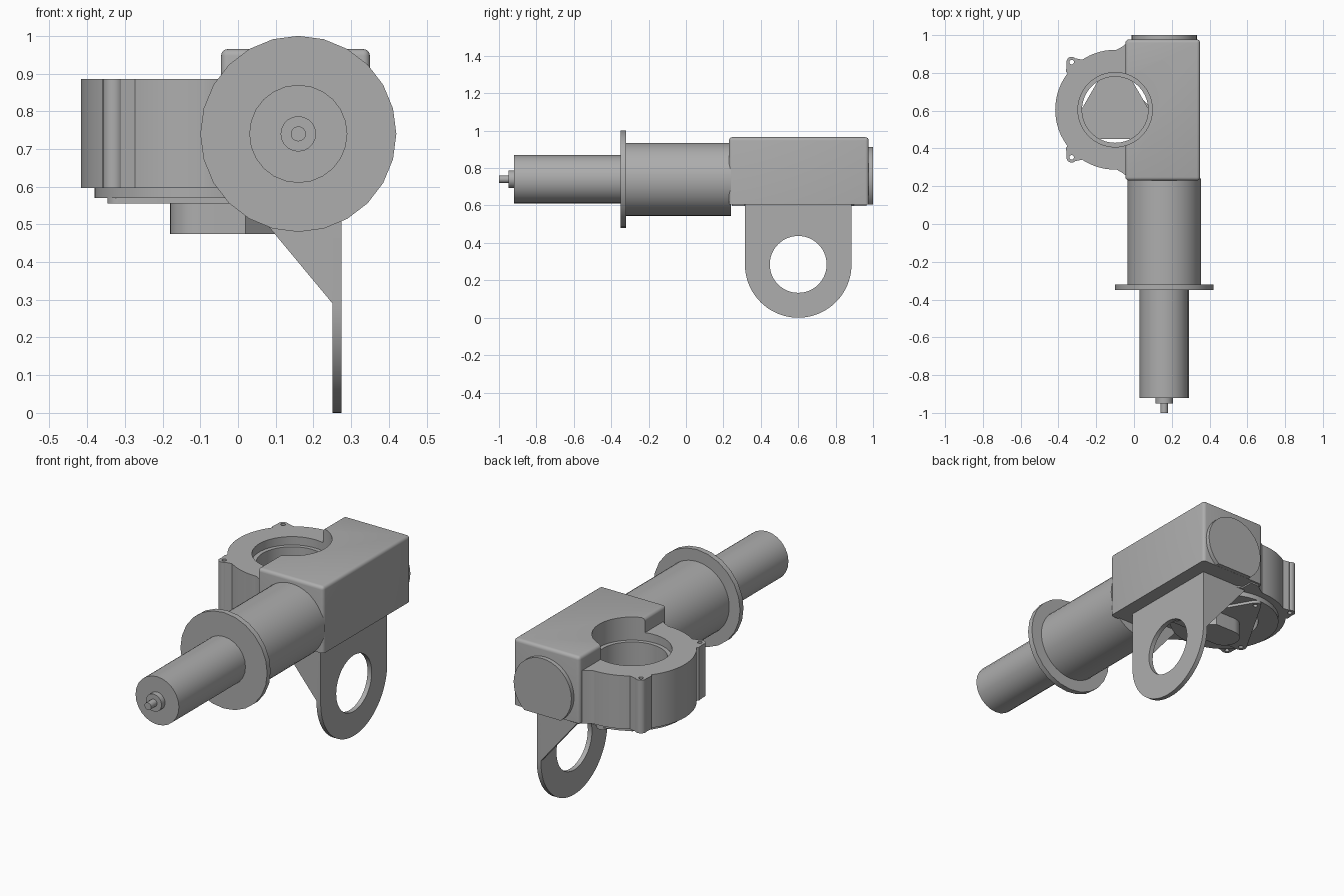
import bpy, bmesh
from math import cos, sin, radians

if "Cube" in bpy.data.objects:
    bpy.data.objects.remove(bpy.data.objects["Cube"], do_unlink=True)

metal = bpy.data.materials.new("grey_metal")
metal.use_nodes = True
metal.diffuse_color = (0.42, 0.42, 0.42, 1)
metal.node_tree.nodes["Principled BSDF"].inputs["Base Color"].default_value = metal.diffuse_color

AX, AZ = 0.16, 0.74        # motor axis
CX, CY = -0.1, 0.605       # fan centre


def arc(cx, cy, r, a0=0, a1=360, n=48):
    """Points on an arc; a full circle leaves out the repeated end."""
    steps = n if a1 - a0 == 360 else n + 1
    return [(cx + r * cos(radians(a0 + (a1 - a0) * i / n)),
             cy + r * sin(radians(a0 + (a1 - a0) * i / n))) for i in range(steps)]


def prism(name, outline, axis, lo, hi):
    """Extrude a 2D outline along x, y or z."""
    bm = bmesh.new()
    k = "xyz".index(axis)

    def ring(level):
        out = []
        for p in outline:
            co = list(p)
            co.insert(k, level)
            out.append(bm.verts.new(co))
        return out
    a, b = ring(lo), ring(hi)
    bm.faces.new(a)
    bm.faces.new(b)
    for i in range(len(a)):
        j = (i + 1) % len(a)
        bm.faces.new((a[i], a[j], b[j], b[i]))
    bmesh.ops.recalc_face_normals(bm, faces=bm.faces)
    mesh = bpy.data.meshes.new(name)
    bm.to_mesh(mesh)
    bm.free()
    ob = bpy.data.objects.new(name, mesh)
    bpy.context.collection.objects.link(ob)
    mesh.materials.append(metal)
    return ob


def activate(ob):
    bpy.ops.object.select_all(action="DESELECT")
    ob.select_set(True)
    bpy.context.view_layer.objects.active = ob


def combine(ob, other, operation="DIFFERENCE"):
    """Apply a boolean and throw the second object away."""
    mod = ob.modifiers.new("boolean", "BOOLEAN")
    mod.operation, mod.object, mod.solver = operation, other, "EXACT"
    activate(ob)
    bpy.ops.object.modifier_apply(modifier=mod.name)
    bpy.data.objects.remove(other, do_unlink=True)


def bevel_edges(ob, width, rule):
    """Round the edges whose two ends satisfy the rule."""
    bm = bmesh.new()
    bm.from_mesh(ob.data)
    edges = [e for e in bm.edges if rule(e.verts[0].co, e.verts[1].co)]
    bmesh.ops.bevel(bm, geom=edges, offset=width, segments=4, profile=0.5, affect="EDGES")
    bm.to_mesh(ob.data)
    bm.free()


parts = []

# Motor: turned sections along the axis
for name, r, y0, y1, n in (("shaft_tip", 0.02, -1.0, -0.94, 16),
                           ("shaft_collar", 0.047, -0.95, -0.91, 20),
                           ("motor_nose", 0.13, -0.92, -0.34, 24),
                           ("motor_flange", 0.26, -0.35, -0.32, 24),
                           ("motor_body", 0.195, -0.33, 0.24, 48)):
    parts.append(prism(name, arc(AX, AZ, r, n=n), "y", y0, y1))

# End cap with its lower edge cut flat
parts.append(prism("end_cap", arc(AX, AZ, 0.173, -51, 231, 32), "y", 0.96, 1.0))

# Gearbox with rounded top and upright edges
box = prism("gearbox", [(-0.045, 0.23), (0.35, 0.23), (0.35, 0.977), (-0.045, 0.977)],
            "z", 0.605, 0.965)
bevel_edges(box, 0.018, lambda a, b: a.z + b.z > 1.3)

# Round fan housing, flared where it meets the gearbox
housing = prism("fan_housing", arc(CX, CY, 0.317, n=72), "z", 0.597, 0.885)
for s in (1, -1):
    ex, ey = -0.33, CY + s * 0.252
    combine(housing, prism("lug", arc(ex, ey, 0.028, n=20), "z", 0.597, 0.885), "UNION")
    web = [(ex + 0.02, ey + s * 0.02), (ex + 0.06, ey + s * 0.012),
           (ex + 0.1, ey - s * 0.02), (ex, ey - s * 0.09), (ex - 0.03, ey - s * 0.05),
           (ex - 0.026, ey - s * 0.01)]
    combine(housing, prism("web", web, "z", 0.597, 0.885), "UNION")
    flare = [(-0.14, CY + s * 0.31), (-0.09, CY + s * 0.318), (-0.06, CY + s * 0.335),
             (-0.03, CY + s * 0.36), (0.02, CY + s * 0.36), (0.02, CY + s * 0.2)]
    combine(housing, prism("flare", flare, "z", 0.597, 0.885), "UNION")
    combine(housing, prism("screw_hole", arc(ex, ey, 0.012, n=16), "z", 0.5, 1.0))

# Stepped air inlet through housing and gearbox
for ob in (housing, box):
    combine(ob, prism("inlet_cutter", arc(CX, CY, 0.197, n=64), "z", 0.84, 1.2))
    combine(ob, prism("bore_cutter", arc(CX, CY, 0.175, n=64), "z", 0.4, 1.0))
    parts.append(ob)

# Ring under the housing
ring = prism("base_ring", arc(CX, CY, 0.28, n=64), "z", 0.57, 0.6)
combine(ring, prism("ring_cutter", arc(CX, CY, 0.175, n=64), "z", 0.4, 0.8))
parts.append(ring)

# Three-cornered motor mount with screw holes
corners = [(CX + 0.25 * cos(radians(a)), CY + 0.25 * sin(radians(a)), a) for a in (90, 210, 330)]
outline = [p for x, y, a in corners for p in arc(x, y, 0.03, a - 60, a + 60, 10)]
mount = prism("fan_mount", outline, "z", 0.555, 0.571)
for x, y, a in corners:
    combine(mount, prism("mount_hole", arc(x, y, 0.012, n=16), "z", 0.5, 0.6))
parts.append(mount)

# Fan motor hub below the mount
hub = arc(CX, CY, 0.08, 90, 270, 20) + [(0.02, CY - 0.08), (0.1, CY), (0.02, CY + 0.08)]
parts.append(prism("fan_motor", hub, "z", 0.475, 0.56))

# Hanging bracket: eye plate and two gussets
eye = prism("bracket_plate", arc(0.6, 0.285, 0.285, 180, 360, 40) + [(0.885, 0.61), (0.315, 0.61)],
            "x", 0.25, 0.275)
combine(eye, prism("eye_cutter", arc(0.6, 0.285, 0.152, n=56), "x", 0.1, 0.4))
parts.append(eye)
for name, y in (("front_gusset", 0.315), ("back_gusset", 0.86)):
    parts.append(prism(name, [(0.255, 0.285), (0.255, 0.61), (-0.015, 0.61)], "y", y, y + 0.025))

# Smooth round surfaces, keep edges sharp
for ob in parts:
    activate(ob)
    bpy.ops.object.shade_smooth_by_angle(angle=radians(32))
